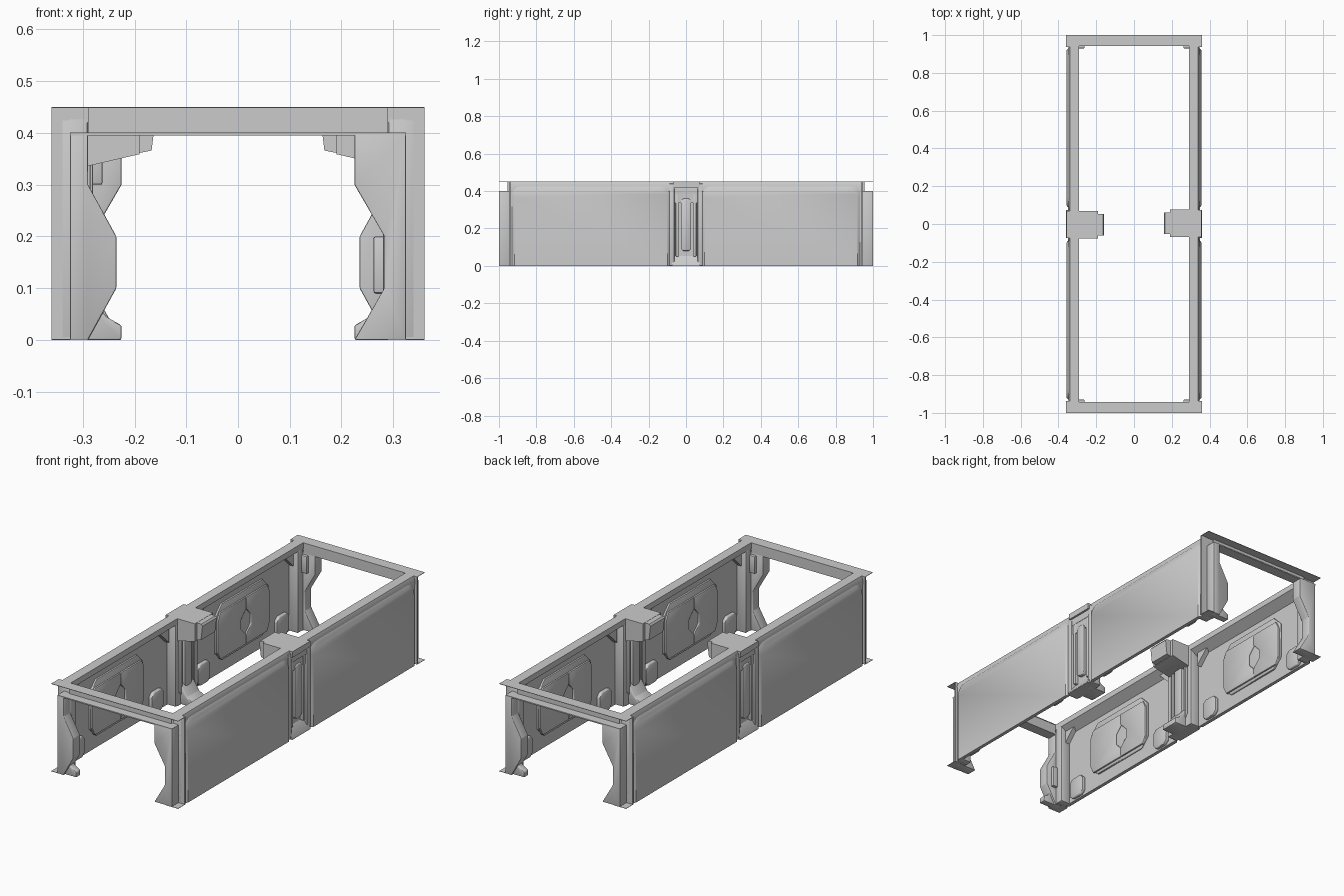
import bpy, bmesh, math
from mathutils import Matrix

cube = bpy.data.objects.get("Cube")
if cube:
    bpy.data.objects.remove(cube, do_unlink=True)

GREY = (0.6, 0.6, 0.6, 1)
mat = bpy.data.materials.new("light grey metal")
mat.use_nodes = True
mat.diffuse_color = GREY
bsdf = mat.node_tree.nodes["Principled BSDF"]
bsdf.inputs["Base Color"].default_value = GREY
bsdf.inputs["Roughness"].default_value = 0.6


def prism(name, pts, axis, a, b, bevel=0.0, end=None):
    """Extrude an outline along an axis (optionally to a second outline),
    and repeat it turned half round."""
    place = {"x": lambda u, v, t: (t, u, v),
             "y": lambda u, v, t: (u, t, v),
             "z": lambda u, v, t: (u, v, t)}[axis]
    bm = bmesh.new()
    low = [bm.verts.new(place(u, v, a)) for u, v in pts]
    high = [bm.verts.new(place(u, v, b)) for u, v in end or pts]
    bm.faces.new(low)
    bm.faces.new(high)
    n = len(pts)
    for i in range(n):
        j = (i + 1) % n
        bm.faces.new((low[i], low[j], high[j], high[i]))
    bmesh.ops.recalc_face_normals(bm, faces=bm.faces)
    if bevel:
        bmesh.ops.bevel(bm, geom=bm.edges[:], offset=bevel, segments=2,
                        profile=0.5, affect="EDGES", clamp_overlap=True)
    mesh = bpy.data.meshes.new(name)
    bm.to_mesh(mesh)
    bm.free()
    mesh.materials.append(mat)
    obj = bpy.data.objects.new(name, mesh)
    bpy.context.collection.objects.link(obj)
    bpy.ops.object.select_all(action="DESELECT")
    bpy.context.view_layer.objects.active = obj
    obj.select_set(True)
    bpy.ops.object.shade_smooth_by_angle(angle=math.radians(40))
    twin = obj.copy()
    twin.name = name + "_opposite"
    twin.matrix_world = Matrix.Rotation(math.pi, 4, "Z")
    bpy.context.collection.objects.link(twin)


def rect(u0, u1, v0, v1):
    return [(u0, v0), (u1, v0), (u1, v1), (u0, v1)]


def box(name, x0, x1, y0, y1, z0, z1, bevel=0.0):
    prism(name, rect(y0, y1, z0, z1), "x", x0, x1, bevel)


def arch(u0, u1, v0, v1, r, steps=5):
    """Rectangle with rounded top corners."""
    pts = [(u0, v0), (u1, v0)]
    for cu, start in ((u1 - r, 0), (u0 + r, 90)):
        for i in range(steps + 1):
            t = math.radians(start + 90 * i / steps)
            pts.append((cu + r * math.cos(t), v1 - r + r * math.sin(t)))
    return pts


def octagon(cu, cv, w, h, c):
    return [(cu + a * (w - p), cv + b * (h - q)) for a, b, p, q in
            ((-1, -1, c, 0), (1, -1, c, 0), (1, -1, 0, c), (1, 1, 0, c),
             (1, 1, c, 0), (-1, 1, c, 0), (-1, 1, 0, c), (-1, -1, 0, c))]


# Top rail along the whole side, sloping into the inner recess
rail = [(.29, .45), (.34, .45), (.348, .43), (.345, .385), (.29, .42)]
prism("top_rail", rail, "y", -.945, .945)

# Two wall panels per side
for tag, s in (("front", -1), ("back", 1)):
    y0, y1 = sorted((s * .075, s * .942))
    mid = (y0 + y1) / 2
    box(tag + "_wall_core", .34, .346, y0, y1, 0, .43)
    prism(tag + "_outer_panel", arch(y0 + .004, y1 - .004, 0, .436, .055), "x",
          .34, .358, end=arch(y0 + .024, y1 - .024, 0, .412, .045))
    # Layered octagonal relief in the inner recess
    prism(tag + "_relief_base", octagon(mid, .21, .215, .145, .05), "x", .33, .342, .005)
    for k in (-1, 1):
        wave = [(.02, .08), (.19, .08), (.21, .12), (.21, .28), (.19, .32),
                (.02, .32), (.02, .26), (.06, .22), (.06, .17), (.02, .13)]
        shift = .04 if k > 0 else 0
        prism(tag + "_relief_plate",
              [(mid + k * (u - shift * (u < .1)), v) for u, v in wave],
              "x", .322, .335, .004)
        prism(tag + "_floor_box", octagon(mid + k * .32, .06, .05, .055, .02),
              "x", .322, .342, .006)
        # Corner gusset of the recess
        c = mid + k * .4
        prism(tag + "_recess_gusset", [(c, .4), (c, .33), (c - k * .07, .4)],
              "x", .315, .343)
    # Jamb at the open end
    e0, e1 = sorted((s * .9, s * .946))
    box(tag + "_jamb", .29, .345, e0, e1, 0, .43, .006)
    box(tag + "_jamb_edge", .325, .36, *sorted((s * .938, s * .946)), 0, .45)
    # Ribs flanking the middle column
    r0, r1 = sorted((s * .04, s * .055))
    box(tag + "_column_rib", .285, .343, r0, r1, .05, .42, .004)
    r0, r1 = sorted((s * .062, s * .09))
    box(tag + "_column_edge", .29, .35, r0, r1, 0, .44, .005)

# Small catches behind the end posts
box("waisted_post_catch", .262, .3, -.95, -.93, .3, .39, .004)
box("bulging_post_catch", .262, .3, .93, .95, .09, .2, .004)

# Middle column
box("column_core", .3, .325, -.075, .075, 0, .44)
prism("column_spine", octagon(0, .22, .028, .14, .012), "x", .28, .345, .005)
prism("column_sill", [(.29, 0), (.36, 0), (.36, .006), (.315, .065), (.29, .065)],
      "y", -.075, .075)
box("column_cap", .29, .358, -.07, .075, .42, .45)

# Bracket reaching inward from the column top, flush with the rail
prism("bracket_root", [(.34, .45), (.19, .45), (.19, .359), (.29, .336),
                       (.34, .336)], "y", -.07, .078)
prism("bracket_tip", [(.3, .449), (.165, .449), (.158, .44), (.167, .366), (.3, .34)],
      "y", -.053, .062)

# Foot wedges at the column and the bulging post
foot = [(.32, 0), (.225, 0), (.225, .028), (.255, .045), (.29, .1), (.32, .1)]
prism("column_foot", foot, "y", -.05, .05, .004)
prism("bulging_post_foot", foot, "y", .955, .99, .004)

# End posts: one waisted, one bulging
waisted = [(.325, 0), (.225, 0), (.283, .1), (.283, .2), (.225, .3), (.225, .4), (.325, .4)]
bulging = [(.325, 0), (.29, 0), (.235, .1), (.235, .2), (.29, .3), (.29, .4), (.325, .4)]
prism("waisted_post", waisted, "y", -1, -.945, .003)
prism("bulging_post", bulging, "y", .945, 1, .003)

# End beam with its thin top and foot plates
prism("end_beam_soffit", rect(-.325, .325, -1, -.945), "z", .395, .401)
prism("end_beam_web", rect(-.29, .29, .398, .449), "y", -.955, -.945)
prism("end_beam_top", rect(-.36, .36, -1, -.942), "z", .448, .45)
for s in (-1, 1):
    prism("foot_plate", rect(.29, .36, *sorted((s * .942, s))), "z", 0, .002)
